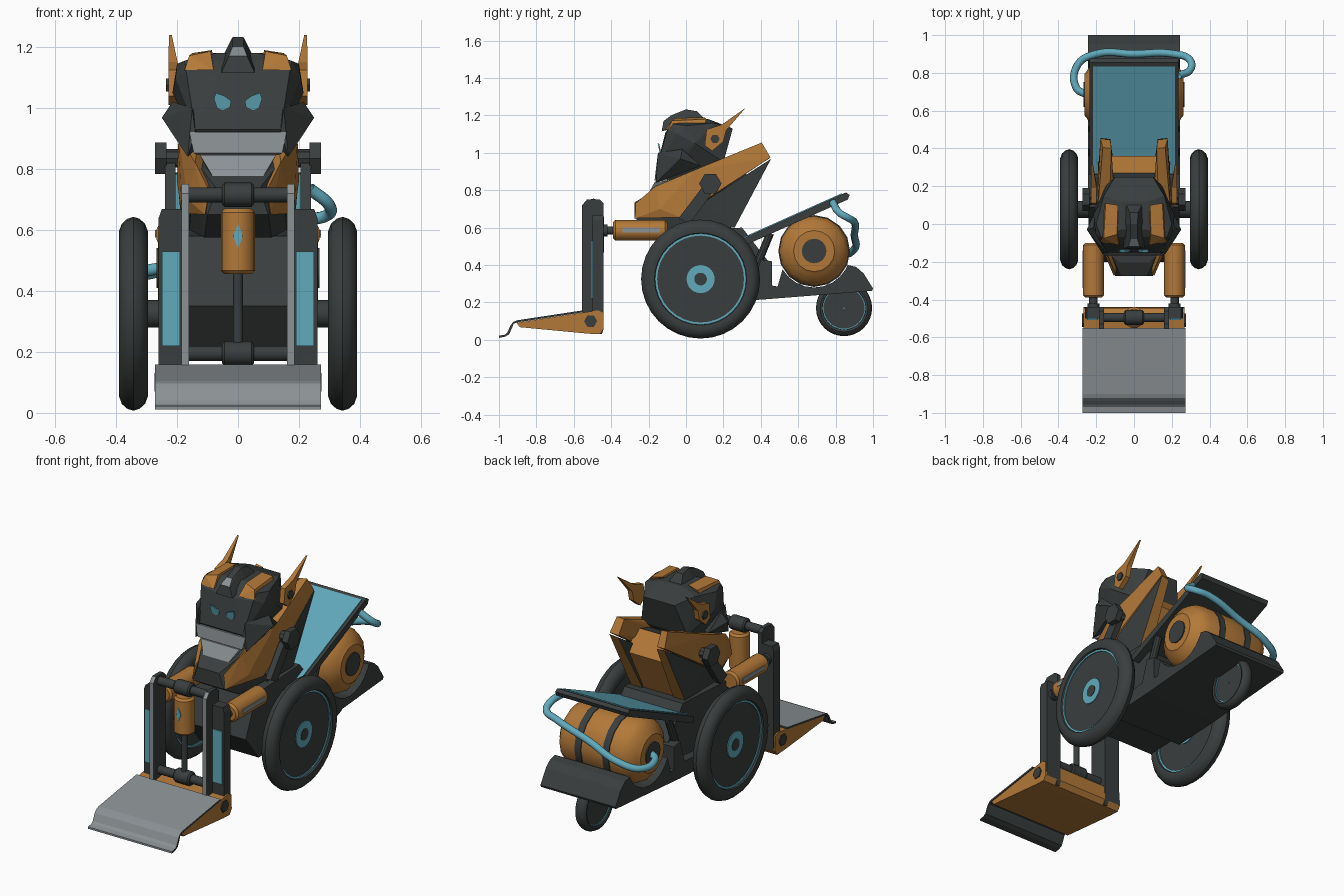
import bpy, bmesh, math
from mathutils import Vector

if "Cube" in bpy.data.objects:
    bpy.data.objects.remove(bpy.data.objects["Cube"])


def mat(name, c):
    m = bpy.data.materials.new(name)
    m.diffuse_color = (*c, 1)
    m.use_nodes = True
    m.node_tree.nodes["Principled BSDF"].inputs["Base Color"].default_value = m.diffuse_color
    return m


DARK = mat("charcoal", (0.042, 0.048, 0.048))
GRAY = mat("steel_gray", (0.26, 0.285, 0.30))
ORANGE = mat("ochre_orange", (0.45, 0.19, 0.04))
BLUE = mat("teal_blue", (0.12, 0.40, 0.50))


def finish(bm, name, mats, rule=None, smooth=False):
    bmesh.ops.recalc_face_normals(bm, faces=bm.faces)
    bm.normal_update()
    if rule:
        for f in bm.faces:
            f.material_index = rule(f)
    me = bpy.data.meshes.new(name)
    bm.to_mesh(me)
    bm.free()
    for m in mats:
        me.materials.append(m)
    o = bpy.data.objects.new(name, me)
    bpy.context.collection.objects.link(o)
    if smooth:
        bpy.ops.object.select_all(action='DESELECT')
        o.select_set(True)
        bpy.context.view_layer.objects.active = o
        bpy.ops.object.shade_smooth_by_angle(angle=math.radians(35))
    return o


def hull(name, pts, mats, rule=None, mirror=True):
    """Faceted solid round points; mirror adds the -x copies to the same solid."""
    bm = bmesh.new()
    for p in pts:
        bm.verts.new(p)
        if mirror:
            bm.verts.new((-p[0], p[1], p[2]))
    r = bmesh.ops.convex_hull(bm, input=bm.verts)
    bmesh.ops.delete(bm, geom=list({v for v in r["geom_interior"] + r["geom_unused"]
                                    if isinstance(v, bmesh.types.BMVert)}), context='VERTS')
    bmesh.ops.dissolve_limit(bm, angle_limit=0.03, verts=bm.verts, edges=bm.edges)
    return finish(bm, name, mats, rule)


def prism(name, prof, x0, x1, mats, rule=None):
    """Side profile (y, z) pushed from x0 to x1."""
    bm = bmesh.new()
    a = [bm.verts.new((x0, y, z)) for y, z in prof]
    b = [bm.verts.new((x1, y, z)) for y, z in prof]
    n = len(prof)
    bm.faces.new(a)
    bm.faces.new(b[::-1])
    for i in range(n):
        bm.faces.new((a[i], b[i], b[(i + 1) % n], a[(i + 1) % n]))
    return finish(bm, name, mats, rule)


def box(name, lo, hi, mats, rule=None):
    return prism(name, [(lo[1], lo[2]), (hi[1], lo[2]), (hi[1], hi[2]), (lo[1], hi[2])],
                 lo[0], hi[0], mats, rule)


def lathe(name, prof, centre, axis, mats, segmats=None, n=24):
    """Profile (radius, distance along axis) turned about the axis."""
    q = Vector(axis).to_track_quat('Z', 'Y')
    bm = bmesh.new()
    rings = [[bm.verts.new(Vector(centre) + q @ Vector((r * math.cos(2 * math.pi * k / n),
              r * math.sin(2 * math.pi * k / n), t))) for k in range(n)] for r, t in prof]
    for i in range(len(prof) - 1):
        for k in range(n):
            f = bm.faces.new((rings[i][k], rings[i][(k + 1) % n],
                              rings[i + 1][(k + 1) % n], rings[i + 1][k]))
            f.material_index = segmats[i] if segmats else 0
    bmesh.ops.remove_doubles(bm, verts=bm.verts, dist=1e-5)
    return finish(bm, name, mats, None, True)


def rod(name, a, b, r, m, n=16, bevel=0.0):
    d = Vector(b) - Vector(a)
    L = d.length
    return lathe(name, [(0, 0), (r - bevel, 0), (r, bevel), (r, L - bevel), (r - bevel, L), (0, L)],
                 a, d, [m], None, n)


# chassis: front body and rear bed with tank cradle and fender
prism("front_chassis", [(-0.2, 0.35), (-0.08, 0.2), (0.42, 0.217), (0.44, 0.42), (0.3, 0.6),
                        (-0.1, 0.58)], -0.19, 0.19, [DARK])
arc = [(0.685 + 0.195 * math.cos(math.radians(a)), 0.475 + 0.195 * math.sin(math.radians(a)))
       for a in range(-30, -151, -15)]
prism("rear_bed", [(0.1, 0.2), (0.4, 0.215), (0.995, 0.262), (1.0, 0.275), (0.95, 0.355), (0.91, 0.39),
                   (0.865, 0.4)] + arc + [(0.49, 0.285), (0.46, 0.29), (0.46, 0.42), (0.4, 0.43),
                   (0.36, 0.3), (0.1, 0.28)], -0.243, 0.243, [DARK])


# wheels
def wheel(name, x, y, z, R, w, hub):
    h, s = w / 2, R
    half = [(0, h * .75), (hub * .45, h * .75), (hub * .45, h * .7), (hub, h * .7), (hub, h * .6),
            (.73 * s, h * .6), (.73 * s, h * .72), (.765 * s, h * .72), (.775 * s, h * .92),
            (.85 * s, h), (.93 * s, h * .8), (.98 * s, h * .42), (s, 0)]
    cols = [0, 0, 1, 1, 0, 1, 1, 0, 0, 0, 0, 0]
    lathe(name, half + [(r, -t) for r, t in half[-2::-1]], (x, y, z), (1, 0, 0),
          [DARK, BLUE], cols + cols[::-1], 32)


for s in (1, -1):
    wheel("main_wheel", s * 0.343, 0.078, 0.325, 0.318, 0.095, 0.075)
    rod("wheel_axle", (s * 0.18, 0.078, 0.325), (s * 0.315, 0.078, 0.325), 0.045, DARK)
wheel("tail_wheel", 0, 0.845, 0.17, 0.15, 0.07, 0.004)

# tank with bands and end caps
T = (0, 0.685, 0.475)
end = [(0, .255), (.065, .255), (.065, .262), (.11, .262), (.125, .25), (.165, .225), (.187, .18)]
lathe("tank", end + [(r, -t) for r, t in end[::-1]], T, (1, 0, 0), [ORANGE], None, 16)
for s in (1, -1):
    lathe("tank_band", [(.18, -.02), (.192, -.02), (.192, .02), (.18, .02)],
          (s * 0.09, T[1], T[2]), (1, 0, 0), [DARK], None, 16)
    rod("tank_cap", (s * 0.24, T[1], T[2]), (s * 0.268, T[1], T[2]), 0.066, DARK, 16)

# solar panel and its struts
prism("panel_frame", [(0.27, 0.485), (0.865, 0.75), (0.875, 0.775), (0.855, 0.788), (0.26, 0.522)],
      -0.235, 0.235, [DARK])
prism("panel_cells", [(0.27, 0.5265), (0.835, 0.779), (0.8335, 0.784), (0.268, 0.5315)], -0.217, 0.217, [BLUE])
for s in (1, -1):
    rod("panel_strut", (s * 0.2, 0.38, 0.4), (s * 0.2, 0.45, 0.57), 0.022, DARK, 10)

# feed pipe
cu = bpy.data.curves.new("feed_pipe", 'CURVE')
cu.dimensions = '3D'
cu.bevel_depth = 0.02
cu.bevel_resolution = 3
cu.resolution_u = 6
path = [(-.25, .685, .475), (-.305, .72, .465), (-.3, .84, .455), (-.2, .9, .485), (0, .9, .56),
        (.21, .9, .63), (.295, .87, .65), (.3, .82, .68), (.235, .785, .735)]
sp = cu.splines.new('BEZIER')
sp.bezier_points.add(len(path) - 1)
for bp, p in zip(sp.bezier_points, path):
    bp.co = p
    bp.handle_left_type = bp.handle_right_type = 'AUTO'
cu.materials.append(BLUE)
bpy.context.collection.objects.link(bpy.data.objects.new("feed_pipe", cu))

# torso with orange back
hull("torso", [(.07, -.275, .735), (.1, -.275, .65), (.11, -.15, .575), (.12, -.165, .8), (.15, -.13, .72),
               (.16, .1, .6), (.16, .25, .6), (.15, .05, .88), (.12, .27, .95), (.14, .36, .84)],
     [DARK, ORANGE], lambda f: int(f.normal.y > .3 and f.normal.z > -.75))
for s in (1, -1):
    hull("collar_wing", [(s * x, y, z) for x, y, z in [
        (.108, -.272, .65), (.095, -.27, .73), (.14, -.165, .82), (.195, .05, .91), (.165, .405, 1.055),
        (.178, .452, .975), (.185, -.03, .655), (.2, .12, .76), (.165, -.14, .7), (.09, -.2, .7),
        (.1, .1, .88), (.12, .4, 1.05), (.125, .445, .97)]], [ORANGE, DARK],
         lambda f: int(f.normal.y < -.6), False)
    hull("lower_flank", [(s * x, y, z) for x, y, z in [
        (.178, .455, .968), (.125, .45, .96), (.175, .26, .6), (.1, .26, .6), (.185, .0, .61),
        (.196, .1, .74), (.1, .1, .74)]], [DARK, ORANGE], lambda f: int(f.normal.y > .6), False)
    # shoulder joint and link down to the hub
    rod("shoulder_pin", (s * .17, .13, .835), (s * .24, .13, .835), .03, DARK, 8)
    rod("shoulder_bolt", (s * .235, .13, .835), (s * .272, .13, .835), .06, DARK, 6)
    prism("shoulder_link", [(.09, .82), (.15, .8), (.02, .62), (-.04, .65)], s * .205, s * .24, [DARK])

# head
hull("head", [(.06, -.11, 1.11), (.17, -.1, 1.12), (.175, -.07, 1.155), (.205, -.05, 1.1), (.2, -.0, 1.145),
              (.215, .05, 1.05), (.14, -.155, .93), (.16, .15, 1.16), (.07, -.03, 1.18), (.1, .25, 1.13),
              (.15, .2, .95), (.12, -.1, .85), (.12, .15, .89), (.08, .12, 1.18)], [DARK])
hull("muzzle_band", [(.16, -.16, .922), (.145, -.168, .852), (.15, -.1, .922), (.13, -.1, .845)], [GRAY])
hull("chin_plate", [(.125, -.166, .846), (.072, -.215, .758), (.11, -.1, .846), (.06, -.15, .72)], [GRAY])
hull("head_crest", [(.055, -.13, 1.115), (.03, -.12, 1.17), (.018, -.08, 1.2), (.018, 0, 1.232),
                    (.022, .06, 1.222), (.045, .11, 1.17), (.05, 0, 1.17)], [DARK, GRAY],
     lambda f: int(f.normal.y < -.5 and f.normal.z > .6))
for s in (1, -1):
    hull("cheek", [(s * x, y, z) for x, y, z in [
        (.25, -.03, .968), (.215, -.02, 1.02), (.15, -.15, 1.0), (.14, -.16, .92), (.165, -.16, .84),
        (.2, .08, .93), (.1, 0, .9)]], [DARK], None, False)
    hull("brow_plate", [(s * x, y, z) for x, y, z in [
        (.08, -.112, 1.125), (.175, -.095, 1.125), (.16, -.075, 1.172), (.09, -.055, 1.186),
        (.085, .1, 1.19), (.15, .11, 1.18), (.09, 0, 1.14), (.16, .1, 1.15)]], [ORANGE], None, False)
    # ear: blade thinned towards its tip
    ear = prism("ear", [(.318, 1.24), (.19, 1.15), (.11, 1.125), (.1, 1.04), (.14, 1.01), (.2, 1.06),
                        (.215, 1.12)], s * .198, s * .228, [ORANGE])
    for v in ear.data.vertices:
        if v.co.z > 1.2:
            v.co.x = s * (.222 + (abs(v.co.x) - .213) * .3)
    rod("ear_bolt", (s * .22, .155, 1.075), (s * .236, .155, 1.075), .025, DARK, 6)
    # eye: thin plate lying on the sloping face
    eye = [(.022, .005), (.026, -.014), (.05, -.026), (.07, -.015), (.079, .012), (.073, .032), (.045, .022)]
    hull("eye", [(s * x, -.1385 - .22 * dz + d, 1.018 + dz) for x, dz in eye for d in (-.006, .002)],
         [BLUE], None, False)

# loader legs, hydraulics and brackets
leg = [(-.555, .12), (-.5, .05), (-.45, .03), (-.44, .06), (-.44, .73), (-.46, .75), (-.53, .75), (-.555, .72)]
for s in (1, -1):
    prism("leg_flange", leg, s * .16, s * .185, [DARK, GRAY], lambda f: int(f.normal.y < -.5))
    box("leg_web", (s * .18, -.5, .06), (s * .26, -.44, .64), [DARK])
    hull("leg_web_top", [(s * x, y, z) for x, z in ((.18, .64), (.26, .64), (.25, .668), (.18, .668))
                         for y in (-.5, -.44)], [DARK], None, False)
    box("leg_stripe", (s * .19, -.507, .22), (s * .25, -.499, .53), [BLUE])
    rod("side_cylinder", (s * .215, -.1, .585), (s * .215, -.39, .585), .055, ORANGE, 16, .012)
    rod("side_piston", (s * .215, -.38, .585), (s * .215, -.43, .585), .022, DARK, 12)
    rod("piston_collar", (s * .215, -.42, .585), (s * .215, -.445, .585), .032, DARK, 12)
    box("cylinder_plate", (s * .266, -.34, .575), (s * .2715, -.14, .6), [GRAY])
    rod("scoop_bolt", (s * .25, -.51, .1), (s * .274, -.51, .1), .035, DARK, 6)
for z, n in ((.715, "upper"), (.195, "lower")):
    rod(n + "_crossbar", (-.165, -.495, z), (.165, -.495, z), .025, DARK)
    rod(n + "_hub", (-.052, -.495, z), (.052, -.495, z), .04, DARK, 12, .008)
rod("lift_cylinder", (0, -.495, .455), (0, -.495, .67), .056, ORANGE, 16, .012)
rod("lift_piston", (0, -.495, .2), (0, -.495, .46), .016, DARK, 12)
hull("lift_cylinder_mark", [(.016, -.553, .58), (0, -.553, .62), (0, -.553, .54), (.016, -.547, .58),
                            (0, -.547, .62), (0, -.547, .54)], [BLUE])

# scoop: orange wedge under a bent plate, steel on top and charcoal below
prism("scoop_wedge", [(-.905, .092), (-.55, .146), (-.47, .158), (-.445, .145), (-.44, .06), (-.46, .03),
                      (-.52, .033), (-.89, .068)], -.268, .268, [ORANGE])
top = [(-.55, .158), (-.9, .105), (-.922, .097), (-.937, .08), (-.946, .06), (-.955, .04), (-.968, .028),
       (-1, .022)]
prism("scoop_plate", top + [(y + (.009 if -.96 < y < -.93 else 0), z - .011) for y, z in top[::-1]],
      -.272, .272, [DARK, GRAY], lambda f: int(f.normal.z > .1 or f.normal.y < -.9))
